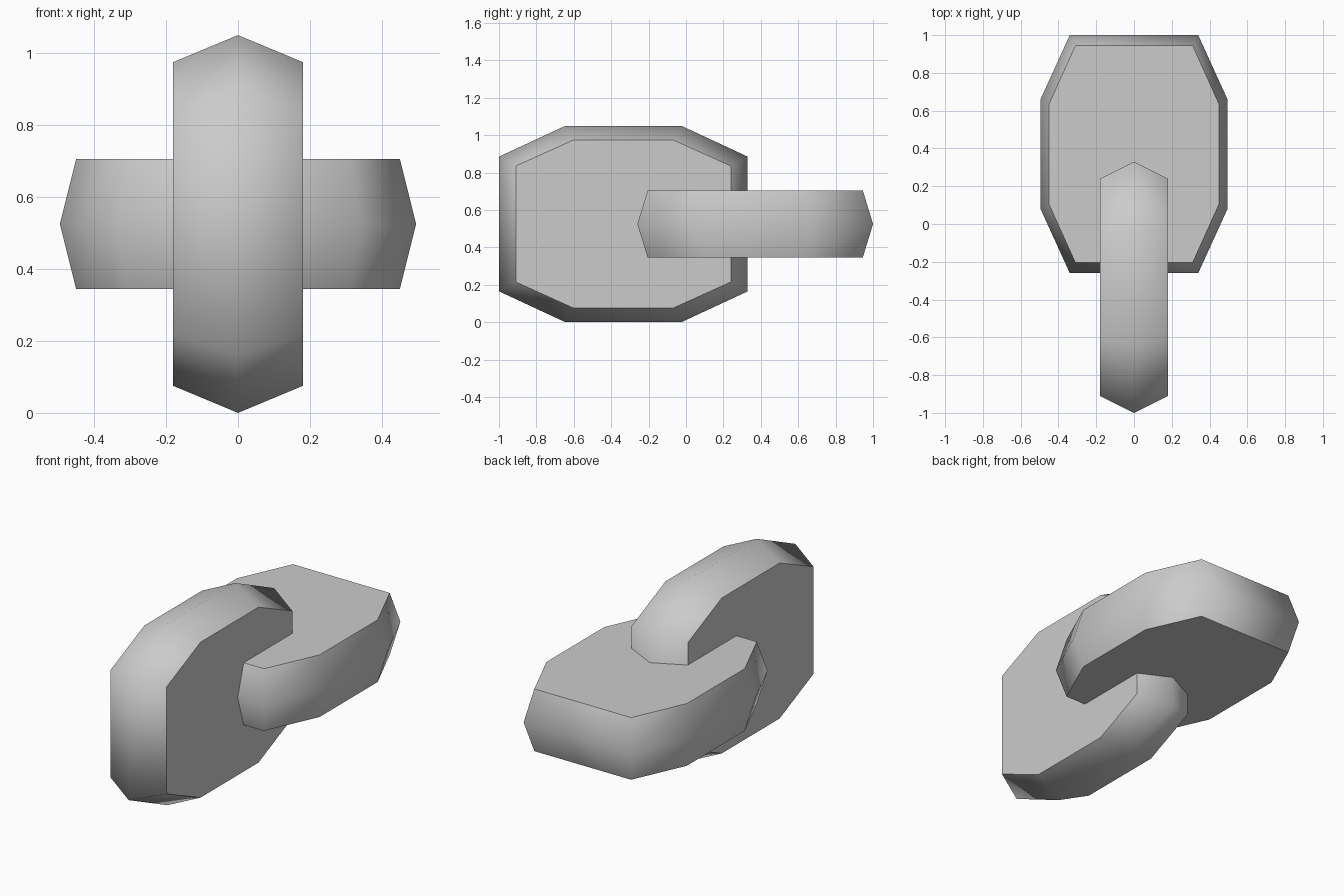
import bpy
import bmesh
from math import pi
from mathutils import Matrix, Vector

cube = bpy.data.objects.get("Cube")
if cube:
    bpy.data.objects.remove(cube, do_unlink=True)

# Plain grey metal
grey = bpy.data.materials.new("light_grey_metal")
grey.use_nodes = True
colour = (0.6, 0.6, 0.6, 1)
grey.diffuse_color = colour
grey.node_tree.nodes["Principled BSDF"].inputs["Base Color"].default_value = colour


def octagon(long, wide, flat_long, flat_wide):
    """Half sizes of a clipped rectangle, and of its straight sides."""
    quarter = [(wide, flat_long), (flat_wide, long)]
    return (quarter + [(-x, y) for x, y in reversed(quarter)]
            + [(-x, -y) for x, y in quarter]
            + [(x, -y) for x, y in reversed(quarter)])


def make_link(name, ridge, rim, half_thick, centre, upright):
    """Solid octagonal link: flat caps and a rounded band with a middle ridge."""
    bm = bmesh.new()
    layers = [(octagon(*rim), -half_thick), (octagon(*ridge), 0),
              (octagon(*rim), half_thick)]
    rings = [[bm.verts.new((x, y, z)) for x, y in outline] for outline, z in layers]
    for low, high in zip(rings, rings[1:]):
        for i in range(len(low)):
            j = (i + 1) % len(low)
            bm.faces.new((low[i], low[j], high[j], high[i])).smooth = True
    caps = [bm.faces.new(rings[0][::-1]), bm.faces.new(rings[-1])]
    # Crisp edge where the band meets each cap
    for cap in caps:
        for edge in cap.edges:
            edge.smooth = False
    turn = Matrix.Rotation(pi / 2 if upright else 0, 4, 'Y')
    bm.transform(Matrix.Translation(Vector(centre)) @ turn)
    bmesh.ops.recalc_face_normals(bm, faces=bm.faces)
    mesh = bpy.data.meshes.new(name)
    bm.to_mesh(mesh)
    bm.free()
    mesh.materials.append(grey)
    link = bpy.data.objects.new(name, mesh)
    bpy.context.collection.objects.link(link)


# Two interlocking links, the front one standing and the back one lying
make_link("upright_link", (0.665, 0.525, 0.31, 0.36), (0.575, 0.45, 0.265, 0.31),
          0.18, (0, -0.335, 0.525), True)
make_link("flat_link", (0.63, 0.495, 0.29, 0.34), (0.575, 0.45, 0.265, 0.31),
          0.18, (0, 0.37, 0.525), False)
